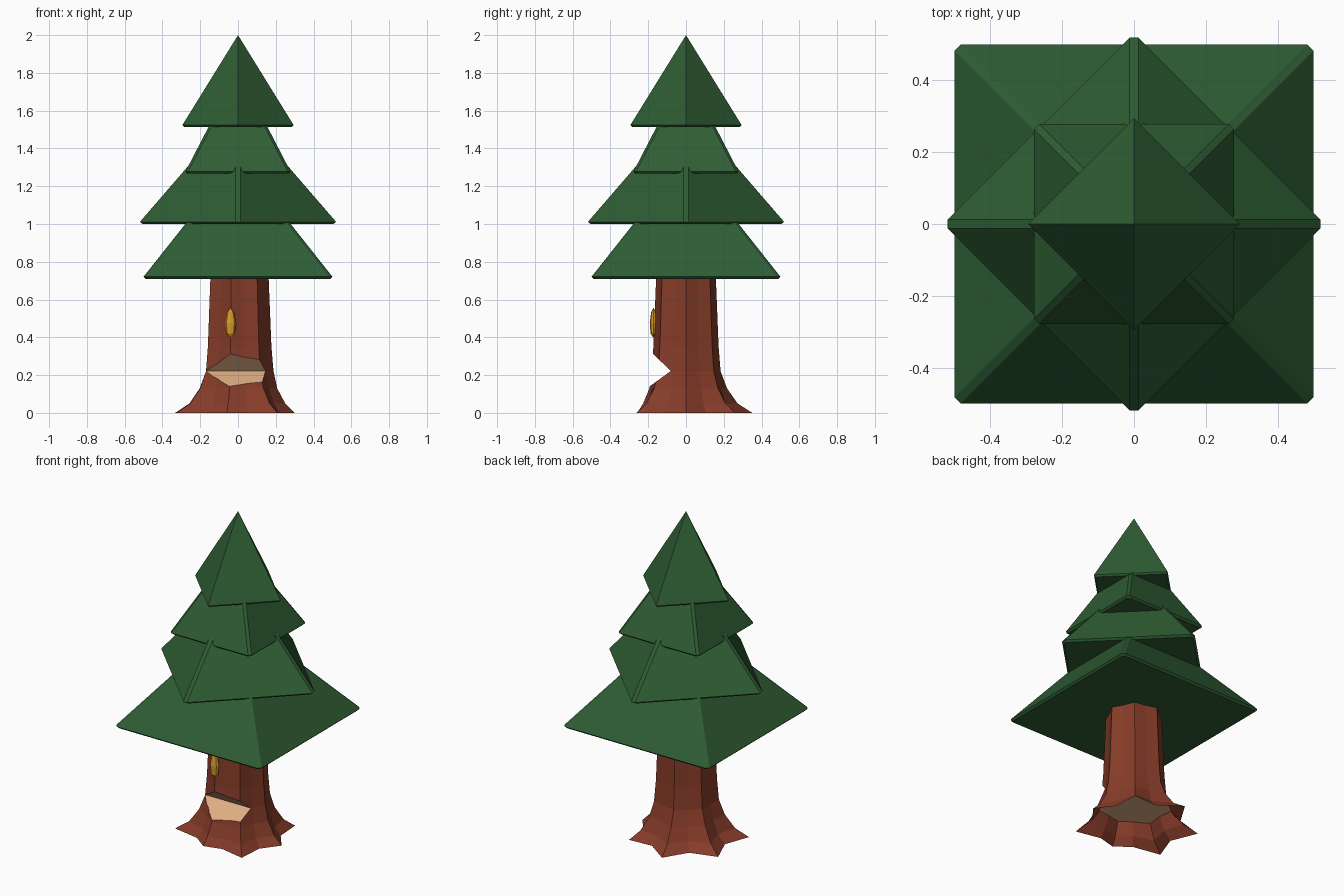
import bpy, bmesh
from math import sin, cos, pi, radians, sqrt

if "Cube" in bpy.data.objects:
    bpy.data.objects.remove(bpy.data.objects["Cube"])


def material(name, rgb):
    m = bpy.data.materials.new(name)
    m.diffuse_color = (*rgb, 1)
    m.use_nodes = True
    m.node_tree.nodes["Principled BSDF"].inputs["Base Color"].default_value = m.diffuse_color
    return m


GREEN = material("needles", (0.028, 0.11, 0.034))
BARK = material("bark", (0.24, 0.045, 0.022))
WOOD = material("cut_wood", (0.73, 0.42, 0.23))
AMBER = material("amber", (0.70, 0.33, 0.025))


def finish(name, bm, *mats):
    bmesh.ops.remove_doubles(bm, verts=bm.verts, dist=1e-5)
    bmesh.ops.recalc_face_normals(bm, faces=bm.faces)
    me = bpy.data.meshes.new(name)
    bm.to_mesh(me)
    bm.free()
    ob = bpy.data.objects.new(name, me)
    bpy.context.collection.objects.link(ob)
    for m in mats:
        me.materials.append(m)
    return ob


def loft(name, rings, *mats):
    """Skin a stack of equal-length rings and cap both ends."""
    bm = bmesh.new()
    vs = [[bm.verts.new(p) for p in ring] for ring in rings]
    n = len(rings[0])
    for a, b in zip(vs, vs[1:]):
        for i in range(n):
            j = (i + 1) % n
            bm.faces.new((a[i], a[j], b[j], b[i]))
    bm.faces.new(vs[0][::-1])
    bm.faces.new(vs[-1])
    return finish(name, bm, *mats)


# Foliage: square pyramids with chamfered ridges, every other one turned 45 degrees
def square_ring(h, c, z, turn):
    pts = []
    for k in range(4):
        for x, y in (((h, h - c), (h - c, h)) if c else ((h, h),)):
            a = k * pi / 2 + turn
            pts.append((x * cos(a) - y * sin(a), x * sin(a) + y * cos(a), z))
    return pts


def tier(name, half, z0, top_half, z1, chamfer, turn):
    e = 0.011
    loft(name, [square_ring(half - e, chamfer, z0, turn),
                square_ring(half, chamfer, z0 + e, turn),
                square_ring(top_half, chamfer, z1, turn)], GREEN)


tier("foliage_bottom", 0.50, 0.71, 0.057, 1.28, 0.017, 0)
tier("foliage_lower_middle", 0.376, 1.0, 0.077, 1.50, 0.017, pi / 4)
tier("foliage_upper_middle", 0.278, 1.267, 0.034, 1.75, 0.014, 0)
bm = bmesh.new()
h = 0.295 / sqrt(2)
low = [bm.verts.new(p) for p in square_ring(h - 0.008, 0, 1.513, pi / 4)]
rim = [bm.verts.new(p) for p in square_ring(h, 0, 1.523, pi / 4)]
tip = bm.verts.new((0, 0, 2))
bm.faces.new(low[::-1])
for i in range(4):
    j = (i + 1) % 4
    bm.faces.new((low[i], low[j], rim[j], rim[i]))
    bm.faces.new((rim[i], rim[j], tip))
finish("foliage_top", bm, GREEN)

# Trunk: seven ridges flaring into roots
TIPS = [0.30, 0.335, 0.36, 0.37, 0.36, 0.265, 0.335]
PROFILE = [  # z, ridge radius, valley radius, root variation
    (0.00, 0.33, 0.25, 1.0), (0.05, 0.265, 0.212, 0.5), (0.13, 0.215, 0.186, 0.25),
    (0.22, 0.188, 0.166, 0), (0.35, 0.177, 0.155, 0), (0.72, 0.162, 0.142, 0)]


def trunk_ring(z, ridge, valley, w):
    pts = []
    for i in range(14):
        k = i // 2
        if i % 2 == 0:
            r = ridge + (TIPS[k] - 0.33) * w
        else:
            r = valley + ((TIPS[k] + TIPS[(k + 1) % 7]) / 2 - 0.33) * w * 0.5
        a = 2 * pi * i / 14
        pts.append((r * cos(a), r * sin(a), z))
    return pts


trunk = loft("trunk", [trunk_ring(*p) for p in PROFILE], BARK, WOOD)

# Axe notch cut from the front
wedge = [(-0.08, 0.222), (-0.38, 0.004), (-0.38, 0.507)]
cutter = loft("notch_cutter", [[(x, y, z) for y, z in wedge] for x in (-0.5, 0.5)])
mod = trunk.modifiers.new("notch", 'BOOLEAN')
mod.operation = 'DIFFERENCE'
mod.solver = 'EXACT'
mod.object = cutter
bpy.context.view_layer.objects.active = trunk
bpy.ops.object.modifier_apply(modifier=mod.name)
bpy.data.objects.remove(cutter)

# Paint the notch and open the underside
bm = bmesh.new()
bm.from_mesh(trunk.data)
under = []
for f in bm.faces:
    c = f.calc_center_median()
    f.material_index = 0
    if c.z < 0.001:
        under.append(f)
    elif c.y < -0.07 and 0.13 < c.z < 0.33 and abs(f.normal.z) > 0.5:
        f.material_index = 1
bmesh.ops.delete(bm, geom=under, context='FACES')
bm.to_mesh(trunk.data)
bm.free()

# Wooden floor inside the hollow root flare
bm = bmesh.new()
bm.faces.new([bm.verts.new(p) for p in trunk_ring(*PROFILE[2])][::-1])
finish("inner_wood", bm, WOOD)

# Sap drop on the front ridge
bm = bmesh.new()
bmesh.ops.create_uvsphere(bm, u_segments=8, v_segments=4, radius=1)
for v in bm.verts:
    x, y, z = v.co
    taper = 1 - 0.15 * z
    v.co = (-0.04 + 0.03 * x * taper, -0.172 + 0.02 * y * taper, 0.477 + 0.08 * z)
finish("sap_drop", bm, AMBER)
